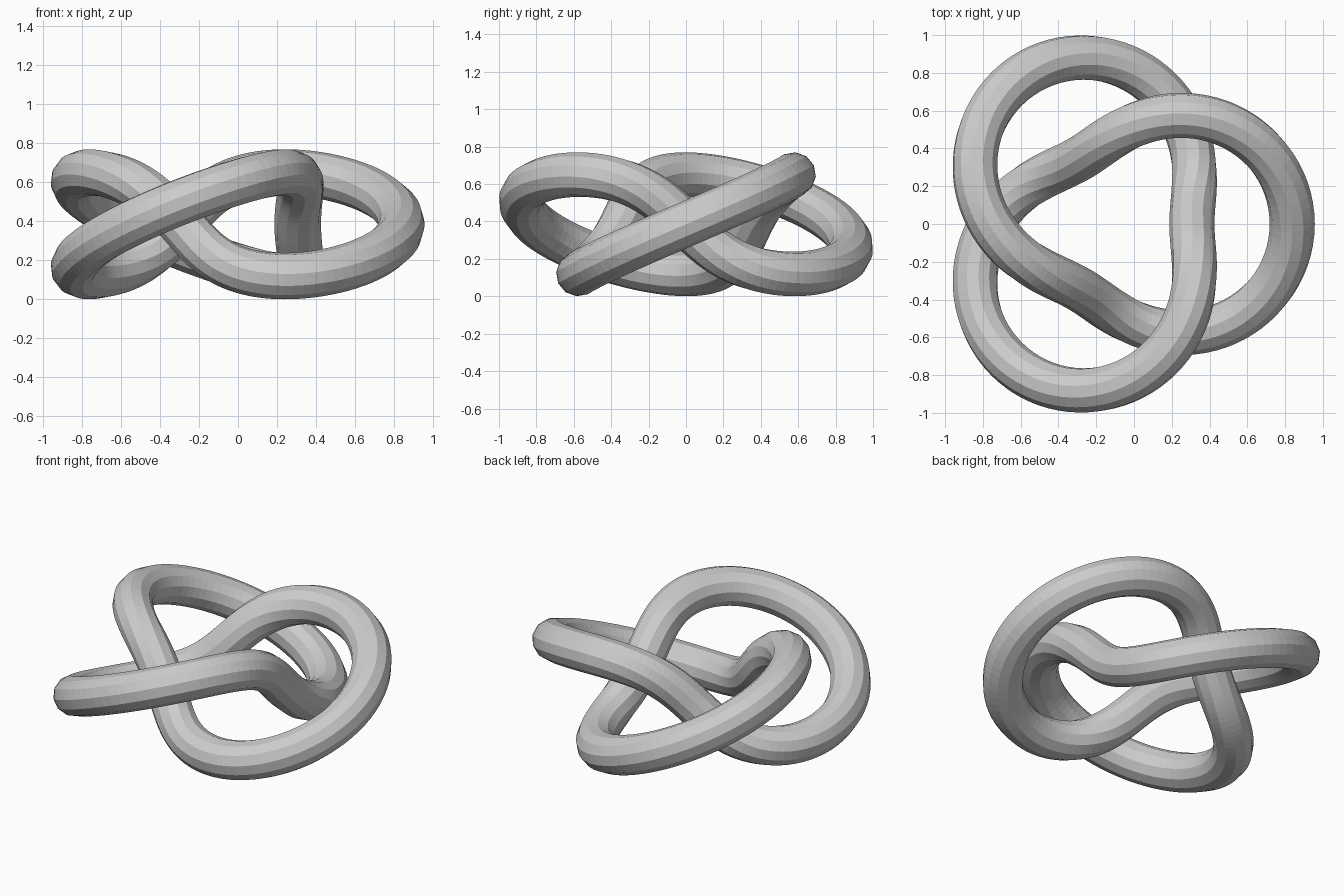
import bpy
import bmesh
from math import sin, cos, pi
from mathutils import Vector

cube = bpy.data.objects.get("Cube")
if cube:
    bpy.data.objects.remove(cube, do_unlink=True)

SCALE = 0.664
MAJOR, MINOR, TUBE = SCALE, 0.4 * SCALE, 0.18 * SCALE
RINGS, SIDES = 240, 12
OFFSET = Vector((-0.092, 0, MINOR + TUBE))


def knot_point(t):
    """Centre line: three lobes while winding twice about the axis."""
    r = MAJOR + MINOR * cos(3 * t)
    return Vector((r * cos(2 * t), r * sin(2 * t), MINOR * sin(3 * t)))


# Plain grey material
grey = bpy.data.materials.new("plain grey")
grey.use_nodes = True
colour = (0.6, 0.6, 0.6, 1)
grey.diffuse_color = colour
grey.node_tree.nodes["Principled BSDF"].inputs["Base Color"].default_value = colour

# Sweep a twelve-sided ring along the closed centre line
bm = bmesh.new()
rings = []
for i in range(RINGS):
    t = 2 * pi * i / RINGS
    p = knot_point(t)
    tangent = (knot_point(t + 0.01) - knot_point(t - 0.01)).normalized()
    side = tangent.cross(p).normalized()
    out = side.cross(tangent)
    ring = []
    for j in range(SIDES):
        a = 2 * pi * j / SIDES
        ring.append(bm.verts.new(p + OFFSET + TUBE * (out * cos(a) + side * sin(a))))
    rings.append(ring)

for i, ring in enumerate(rings):
    following = rings[(i + 1) % RINGS]
    for j in range(SIDES):
        k = (j + 1) % SIDES
        bm.faces.new((ring[j], ring[k], following[k], following[j]))
bmesh.ops.recalc_face_normals(bm, faces=bm.faces)

mesh = bpy.data.meshes.new("knot_tube")
bm.to_mesh(mesh)
bm.free()
mesh.materials.append(grey)
knot = bpy.data.objects.new("knot_tube", mesh)
bpy.context.collection.objects.link(knot)
